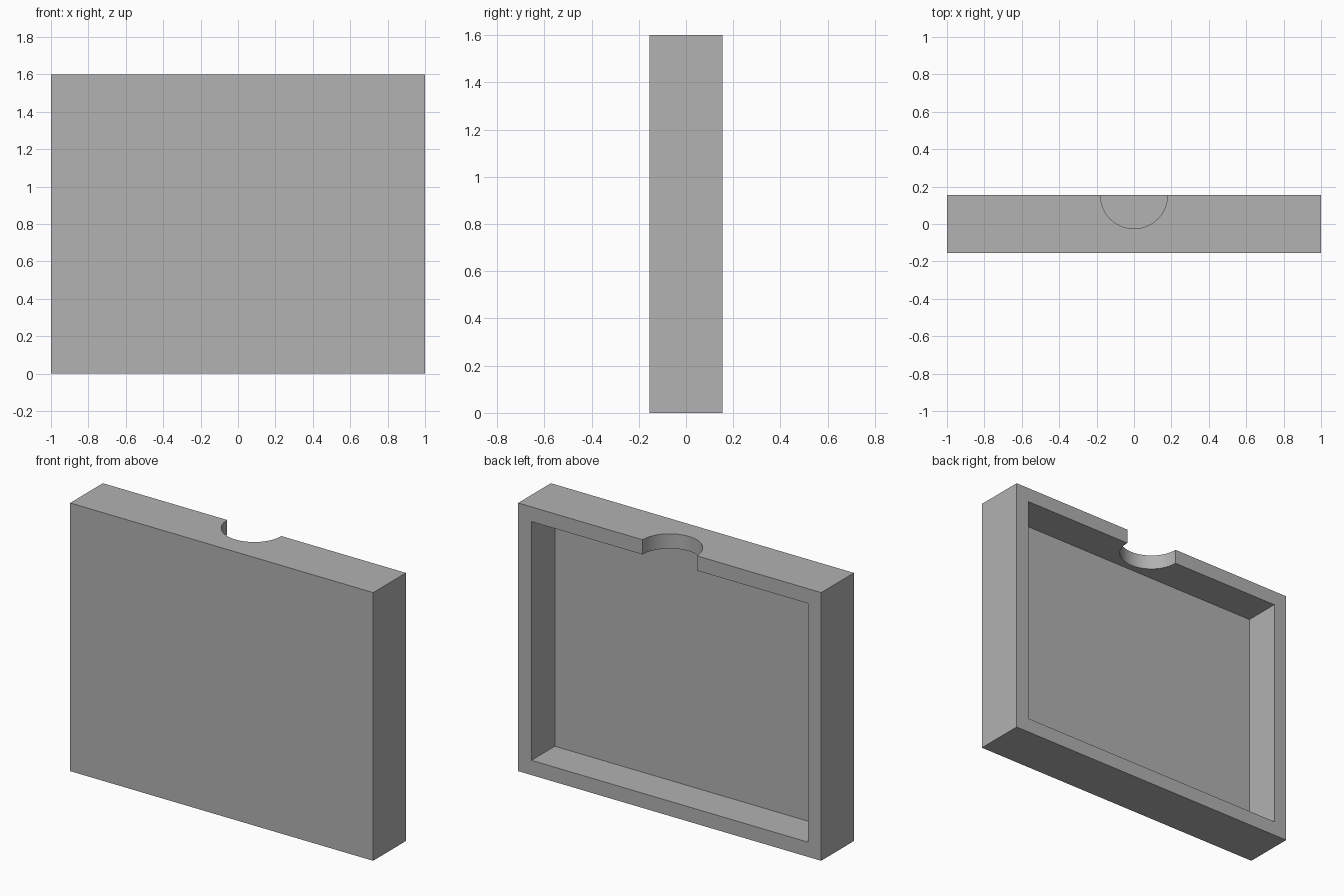
import bpy
import bmesh

WIDTH, DEPTH, HEIGHT = 2.0, 0.308, 1.6
WALL = 0.088
NOTCH_RADIUS = 0.179

cube = bpy.data.objects.get("Cube")
if cube:
    bpy.data.objects.remove(cube, do_unlink=True)

# Plain grey material
grey = bpy.data.materials.new("plain_grey")
grey.use_nodes = True
colour = (0.445, 0.445, 0.445, 1)
grey.diffuse_color = colour
grey.node_tree.nodes["Principled BSDF"].inputs["Base Color"].default_value = colour

# Tray body: a block whose back face is inset and pushed in
bm = bmesh.new()
bmesh.ops.create_cube(bm, size=1)
bmesh.ops.scale(bm, vec=(WIDTH, DEPTH, HEIGHT), verts=bm.verts)
bmesh.ops.translate(bm, vec=(0, 0, HEIGHT / 2), verts=bm.verts)
back = max(bm.faces, key=lambda f: f.calc_center_median().y)
bmesh.ops.inset_region(bm, faces=[back], thickness=WALL, use_even_offset=True)
floor = bmesh.ops.extrude_discrete_faces(bm, faces=[back])["faces"][0]
bmesh.ops.translate(bm, vec=(0, WALL - DEPTH, 0), verts=floor.verts)
bmesh.ops.recalc_face_normals(bm, faces=bm.faces)
mesh = bpy.data.meshes.new("tray")
bm.to_mesh(mesh)
bm.free()
mesh.materials.append(grey)
tray = bpy.data.objects.new("tray", mesh)
bpy.context.collection.objects.link(tray)

# Half-round finger notch through the top wall
bpy.ops.mesh.primitive_cylinder_add(
    vertices=64, radius=NOTCH_RADIUS, depth=WALL * 3,
    location=(0, DEPTH / 2, HEIGHT))
cutter = bpy.context.object
cutter.name = "notch_cutter"
cutter.hide_render = True
cutter.data.materials.append(grey)
cut = tray.modifiers.new("finger_notch", 'BOOLEAN')
cut.operation = 'DIFFERENCE'
cut.solver = 'EXACT'
cut.object = cutter

# Apply the cut, drop the cutter and smooth only the notch curve
bpy.ops.object.select_all(action='DESELECT')
tray.select_set(True)
bpy.context.view_layer.objects.active = tray
bpy.ops.object.modifier_apply(modifier=cut.name)
bpy.data.objects.remove(cutter, do_unlink=True)
bpy.ops.object.shade_smooth_by_angle()
